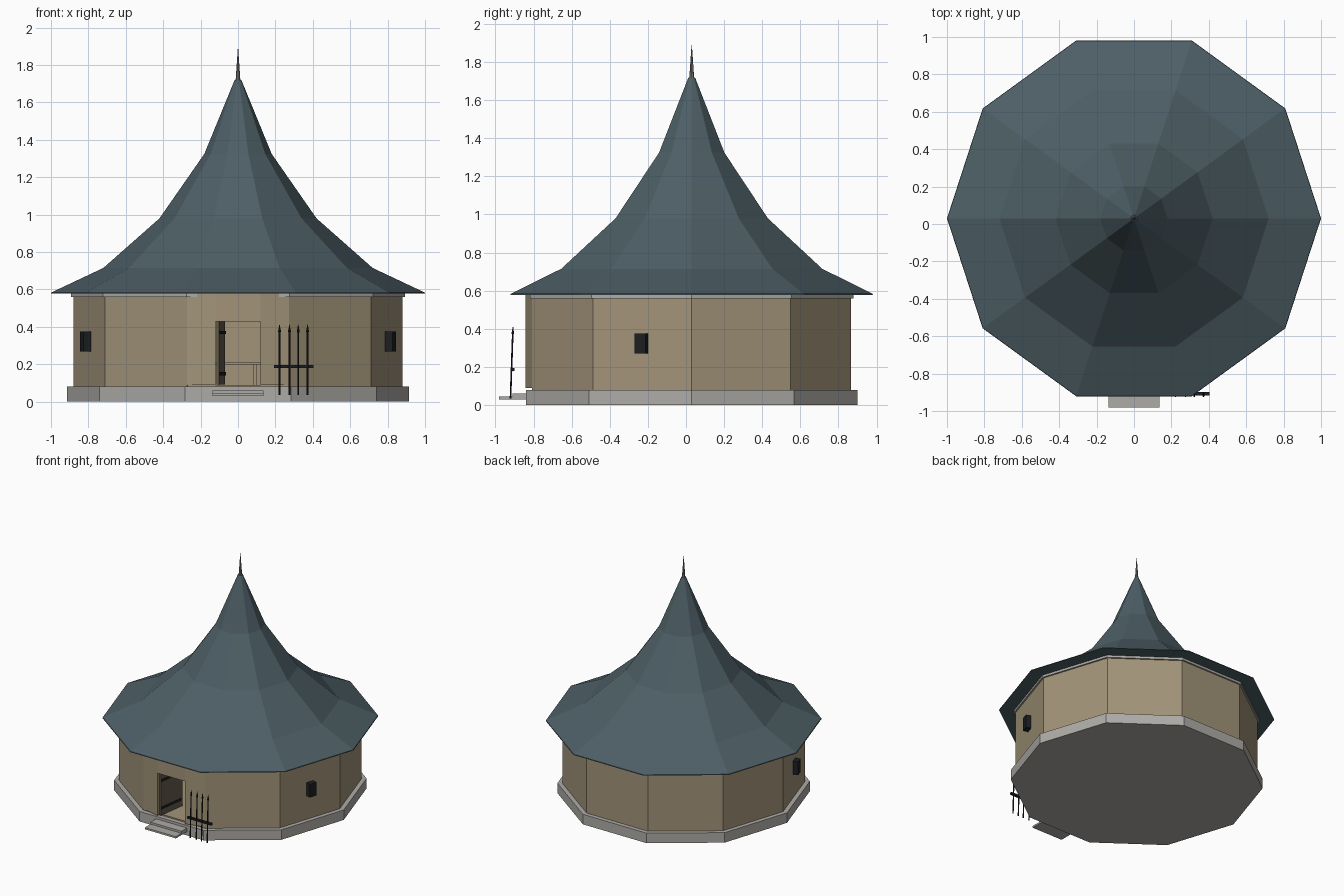
import bpy, bmesh, math
from mathutils import Vector, Matrix

if "Cube" in bpy.data.objects:
    bpy.data.objects.remove(bpy.data.objects["Cube"])

CY = 0.03  # centre of the ten-sided plan in y


def mat(name, r, g, b):
    m = bpy.data.materials.new(name)
    m.diffuse_color = (r, g, b, 1)
    m.use_nodes = True
    m.node_tree.nodes["Principled BSDF"].inputs["Base Color"].default_value = m.diffuse_color
    return m


ROOF = mat("slate_blue", 0.075, 0.115, 0.132)
WALL = mat("tan_plaster", 0.36, 0.295, 0.19)
STONE = mat("pale_stone", 0.42, 0.41, 0.385)
IRON = mat("black_iron", 0.012, 0.013, 0.015)
WOOD = mat("dark_wood", 0.13, 0.105, 0.075)
METAL = mat("grey_metal", 0.20, 0.19, 0.18)


def finish(bm, name, material):
    bmesh.ops.recalc_face_normals(bm, faces=bm.faces)
    me = bpy.data.meshes.new(name)
    bm.to_mesh(me)
    bm.free()
    me.materials.append(material)
    ob = bpy.data.objects.new(name, me)
    bpy.context.collection.objects.link(ob)
    return ob


def corner(k, r):
    a = math.radians(36 * k)
    return (r * math.cos(a), CY + r * math.sin(a))


def loft(bm, rings):
    """Closed solid through rings of 3D points."""
    vs = [[bm.verts.new(p) for p in ring] for ring in rings]
    n = len(vs[0])
    for a, b in zip(vs, vs[1:]):
        for i in range(n):
            j = (i + 1) % n
            bm.faces.new((a[i], a[j], b[j], b[i]))
    bm.faces.new(vs[0][::-1])
    bm.faces.new(vs[-1])


def prism(bm, pts, z0, z1):
    loft(bm, [[(x, y, z) for x, y in pts] for z in (z0, z1)])


def decagon(name, material, profile):
    bm = bmesh.new()
    loft(bm, [[(*corner(k, r), z) for k in range(10)] for r, z in profile])
    return finish(bm, name, material)


def box(name, material, centre, size, turn=0):
    bm = bmesh.new()
    m = (Matrix.Translation(centre) @ Matrix.Rotation(math.radians(turn), 4, 'Z')
         @ Matrix.Diagonal((*size, 1)))
    bmesh.ops.create_cube(bm, size=1, matrix=m)
    return finish(bm, name, material)


# Plinth, floor, eave trim and swept roof
decagon("plinth", STONE, [(0.915, 0), (0.915, 0.08)])
decagon("floor", WALL, [(0.878, 0.075), (0.878, 0.09)])
decagon("eave_trim", STONE, [(0.893, 0.56), (0.893, 0.579)])
decagon("roof", ROOF, [(1.0, 0.578), (0.998, 0.584), (0.72, 0.715), (0.42, 0.98),
                       (0.18, 1.325), (0.018, 1.72)])

# Finial spike
bm = bmesh.new()
bmesh.ops.create_cone(bm, cap_ends=True, segments=8, radius1=0.014, radius2=0.001,
                      depth=0.19, matrix=Matrix.Translation((0, CY, 1.795)))
finish(bm, "finial", METAL)

# Nine plain wall panels
bm = bmesh.new()
for k in range(8, 17):
    prism(bm, [corner(k, 0.88), corner(k + 1, 0.88),
               corner(k + 1, 0.84), corner(k, 0.84)], 0.08, 0.57)
finish(bm, "walls", WALL)

# Front wall: two splayed piers and a lintel around the doorway
bm = bmesh.new()
for s in (-1, 1):
    prism(bm, [(s * 0.272, -0.807), (s * 0.12, -0.843),
               (s * 0.12, -0.77), (s * 0.26, -0.77)], 0.09, 0.578)
prism(bm, [(-0.12, -0.843), (0.12, -0.843), (0.12, -0.77), (-0.12, -0.77)], 0.43, 0.578)
finish(bm, "front_wall", WALL)

# Door leaf standing open inwards, with iron straps
turn = 82
d = Vector((math.cos(math.radians(turn)), math.sin(math.radians(turn)), 0))
n = Vector((d.y, -d.x, 0))
hinge = Vector((-0.108, -0.83, 0))
box("door", WOOD, hinge + d * 0.115 + Vector((0, 0, 0.26)), (0.23, 0.015, 0.335), turn)
for z in (0.15, 0.37):
    box("door_strap", IRON, hinge + d * 0.11 + n * 0.009 + Vector((0, 0, z)),
        (0.21, 0.008, 0.018), turn)

# Table inside
box("table_top", WALL, (0, 0.1, 0.205), (0.24, 0.2, 0.012))
for x in (-0.1, 0.09):
    for y in (0.02, 0.18):
        box("table_leg", WALL, (x, y, 0.145), (0.016, 0.016, 0.11))

# Entrance steps
box("lower_step", STONE, (0, -0.905, 0.037), (0.274, 0.152, 0.014))
box("upper_step", STONE, (0, -0.87, 0.052), (0.274, 0.08, 0.016))

# Dark window boxes on the two front side panels
for s in (-1, 1):
    a = math.radians(-18)
    box("window_box", IRON, (s * 0.85 * math.cos(a), CY + 0.85 * math.sin(a), 0.322),
        (0.056, 0.06, 0.105), -18 * s)

# Rack of leaning spears
for x in (0.222, 0.275, 0.322, 0.372):
    bm = bmesh.new()
    rings = []
    for z, r in ((0.035, 0.005), (0.37, 0.005), (0.375, 0.008), (0.412, 0.001)):
        y = -0.921 + (z - 0.035) * 0.035
        rings.append([(x + r * math.cos(i * math.pi / 3),
                       y + r * math.sin(i * math.pi / 3), z) for i in range(6)])
    loft(bm, rings)
    finish(bm, "spear", IRON)
box("rack_rail", IRON, (0.298, -0.908, 0.187), (0.212, 0.018, 0.016))
